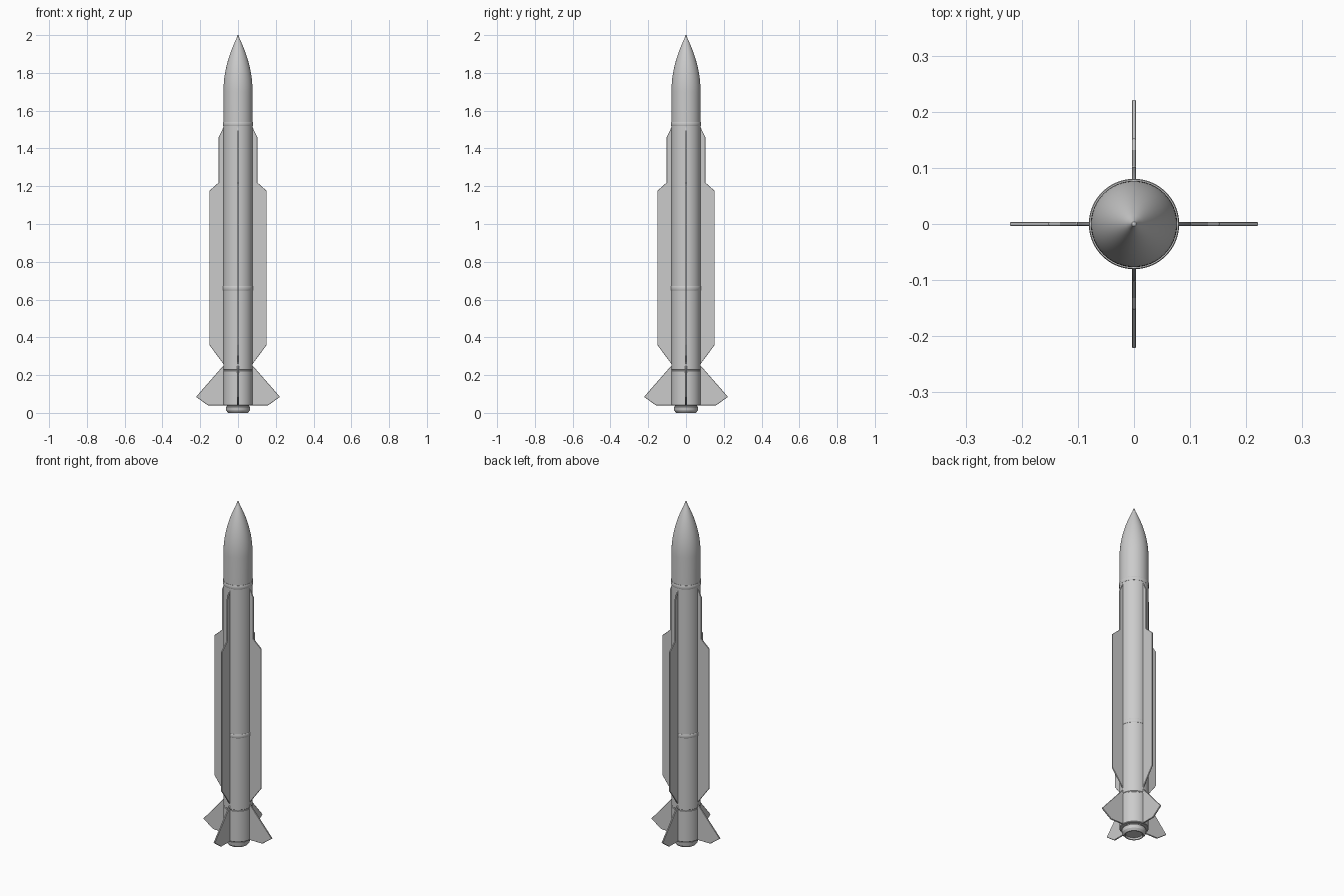
import bpy
import bmesh
from math import pi, cos, sin, radians

cube = bpy.data.objects.get("Cube")
if cube:
    bpy.data.objects.remove(cube, do_unlink=True)

SEGMENTS = 64


def finish(name, bm):
    bmesh.ops.remove_doubles(bm, verts=bm.verts, dist=1e-5)
    bmesh.ops.recalc_face_normals(bm, faces=bm.faces)
    mesh = bpy.data.meshes.new(name)
    bm.to_mesh(mesh)
    bm.free()
    obj = bpy.data.objects.new(name, mesh)
    bpy.context.collection.objects.link(obj)
    bpy.ops.object.select_all(action='DESELECT')
    obj.select_set(True)
    bpy.context.view_layer.objects.active = obj
    bpy.ops.object.shade_smooth_by_angle(angle=radians(30))
    return obj


def lathe(name, profile):
    """Spin a (radius, height) profile around the z axis."""
    bm = bmesh.new()
    verts = [bm.verts.new((r, 0, z)) for r, z in profile]
    edges = [bm.edges.new(pair) for pair in zip(verts, verts[1:])]
    bmesh.ops.spin(bm, geom=verts + edges, cent=(0, 0, 0), axis=(0, 0, 1),
                   angle=2 * pi, steps=SEGMENTS, use_duplicate=False)
    return finish(name, bm)


def fin(name, outline, thickness, angle):
    """Extrude a (reach, height) outline into a thin plate, turned about z."""
    bm = bmesh.new()
    face = bm.faces.new([bm.verts.new((x, -thickness / 2, z)) for x, z in outline])
    result = bmesh.ops.extrude_face_region(bm, geom=[face])
    moved = [g for g in result["geom"] if isinstance(g, bmesh.types.BMVert)]
    bmesh.ops.translate(bm, verts=moved, vec=(0, thickness, 0))
    obj = finish(name, bm)
    obj.rotation_euler.z = angle
    bevel = obj.modifiers.new("Edge softening", 'BEVEL')
    bevel.width = thickness * 0.2
    bevel.segments = 1
    return obj


# Main tube
R = 0.078
lathe("body", [(0, 0.04), (R - 0.003, 0.04), (R, 0.043),
               (R, 0.222), (R - 0.002, 0.224), (R - 0.002, 0.228), (R, 0.23),
               (R, 1.53), (0, 1.53)])

# Ogive nose with a slightly blunt tip
STEPS = 20
nose = [(0, 1.53), (R - 0.001, 1.53), (R - 0.001, 1.7)]
for i in range(1, STEPS):
    t = i / STEPS
    nose.append(((R - 0.001) * (1 - t ** 2), 1.7 + 0.298 * t))
nose += [(0.004, 1.998), (0, 2.0)]
lathe("nose_cone", nose)

# Joint bands
for name, z in (("upper_band", 1.53), ("middle_band", 0.66)):
    lathe(name, [(R - 0.004, z - 0.011), (R + 0.001, z - 0.011),
                 (R + 0.0025, z - 0.008), (R + 0.0025, z + 0.008),
                 (R + 0.001, z + 0.011), (R - 0.004, z + 0.011)])

# Exhaust nozzle with a shallow recess
lathe("nozzle", [(0, 0.045), (0.058, 0.045), (0.058, 0.036), (0.065, 0.032),
                 (0.062, 0.012), (0.052, 0.0), (0.046, 0.0), (0.043, 0.01), (0, 0.01)])

# Long strakes and tail fins, four of each
root = R - 0.008
strake = [(root, 0.25), (R, 0.26), (0.152, 0.36), (0.152, 1.175),
          (0.102, 1.22), (0.102, 1.46), (R, 1.51), (root, 1.52)]
tail = [(root, 0.04), (0.16, 0.04), (0.222, 0.085), (R, 0.25), (root, 0.25)]
for i, side in enumerate(("left", "back", "right", "front")):
    fin(side + "_strake", strake, 0.007, i * pi / 2)
    fin(side + "_tail_fin", tail, 0.008, i * pi / 2)
